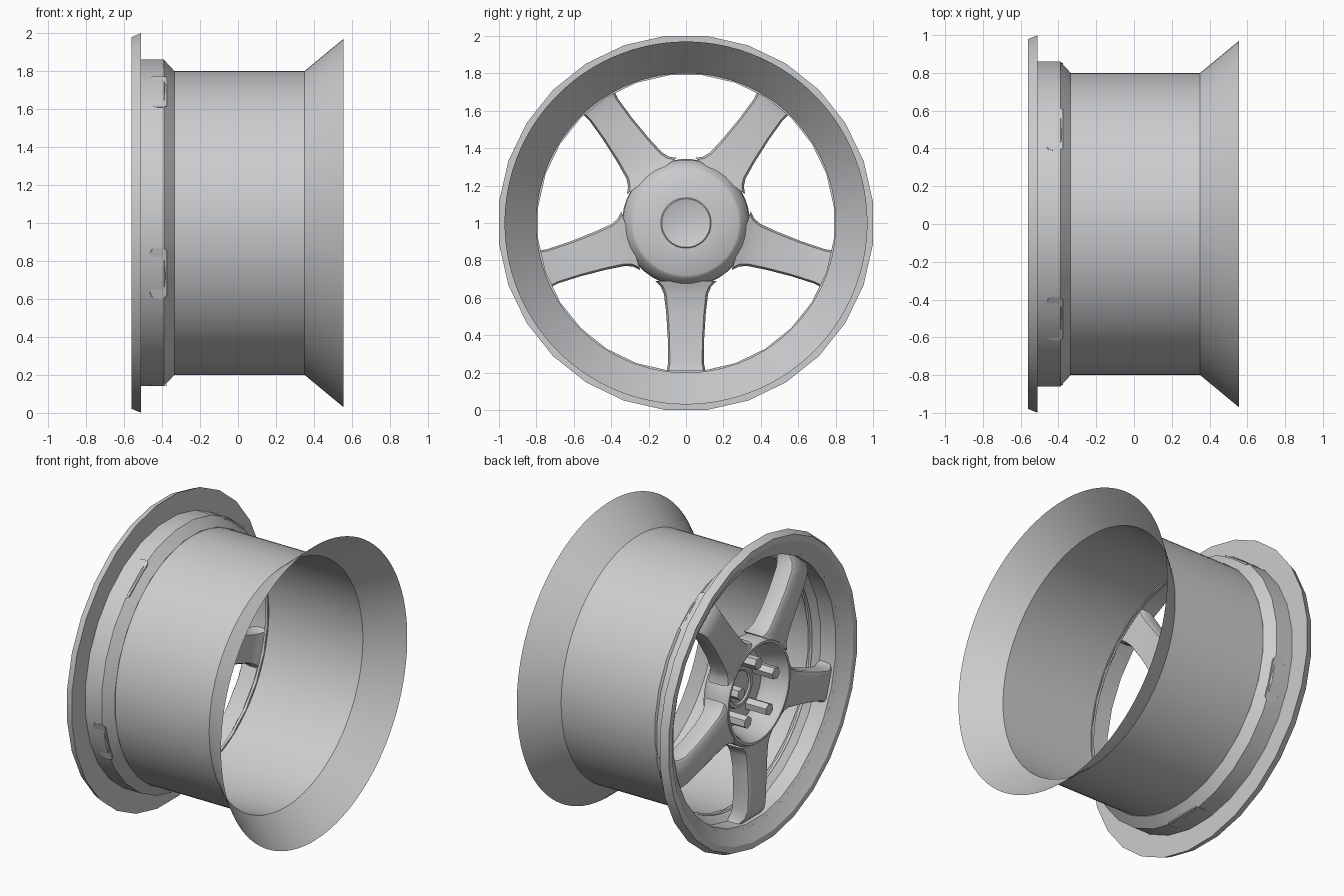
import bpy, bmesh, math
from mathutils import Matrix, Vector

if "Cube" in bpy.data.objects:
    bpy.data.objects.remove(bpy.data.objects["Cube"], do_unlink=True)

metal = bpy.data.materials.new("grey_metal")
metal.use_nodes = True
grey = (0.6, 0.61, 0.62, 1)
metal.diffuse_color = grey
metal.node_tree.nodes["Principled BSDF"].inputs["Base Color"].default_value = grey
CENTRE = Matrix.Translation((0, 0, 1))


def finish(name, bm, angle=30):
    """Turn a bmesh built around the axle into a shaded object."""
    bmesh.ops.remove_doubles(bm, verts=bm.verts, dist=1e-5)
    bmesh.ops.recalc_face_normals(bm, faces=bm.faces)
    bm.transform(CENTRE)
    mesh = bpy.data.meshes.new(name)
    bm.to_mesh(mesh)
    bm.free()
    mesh.materials.append(metal)
    obj = bpy.data.objects.new(name, mesh)
    bpy.context.collection.objects.link(obj)
    bpy.ops.object.select_all(action='DESELECT')
    obj.select_set(True)
    bpy.context.view_layer.objects.active = obj
    bpy.ops.object.shade_smooth_by_angle(angle=math.radians(angle))
    return obj


def lathe(name, profile, sides, closed=False, angle=30):
    """Spin an (x, radius) profile around the axle, with flats at the top."""
    bm = bmesh.new()
    rings = []
    for k in range(sides):
        a = 2 * math.pi * (k + 0.5) / sides
        rings.append([bm.verts.new((x, r * math.cos(a), r * math.sin(a))) for x, r in profile])
    count = len(profile)
    for k in range(sides):
        p, q = rings[k], rings[(k + 1) % sides]
        for i in range(count if closed else count - 1):
            j = (i + 1) % count
            bm.faces.new((p[i], q[i], q[j], p[j]))
    return finish(name, bm, angle)


# Thin barrel and inner flare
lathe("barrel", [(-0.36, 0.80), (0.35, 0.80)], 96)
lathe("inner_flare", [(0.35, 0.80), (0.555, 0.97)], 96)

# Low-sided face ring with stepped lip and bead seat
lathe("face_ring", [
    (-0.56, 0.945), (-0.56, 0.985), (-0.51, 1.006), (-0.51, 0.865),
    (-0.39, 0.865), (-0.335, 0.805), (-0.335, 0.795), (-0.39, 0.848),
    (-0.50, 0.848), (-0.53, 0.90)], 28, closed=True, angle=20)

# Bowl-shaped hub
lathe("hub", [
    (-0.38, 0.125), (-0.38, 0.24), (-0.41, 0.265), (-0.51, 0.295),
    (-0.535, 0.31), (-0.535, 0.325), (-0.51, 0.342), (-0.40, 0.338),
    (-0.365, 0.315), (-0.335, 0.295), (-0.325, 0.28), (-0.32, 0.135)], 40, angle=40)

# Centre caps on both sides of the hub
lathe("centre_cap", [(-0.38, 0.135), (-0.395, 0.13), (-0.395, 0.11), (-0.385, 0.10), (-0.385, 0)], 40)
lathe("centre_cap_back", [(-0.32, 0.135), (-0.315, 0.13), (-0.32, 0.12), (-0.32, 0)], 40)

# Spoke stations: radius, half width, front x, back x
STATIONS = [
    (0.31, 0.165, -0.53, -0.375),
    (0.34, 0.135, -0.53, -0.385),
    (0.38, 0.118, -0.53, -0.395),
    (0.48, 0.106, -0.53, -0.405),
    (0.62, 0.097, -0.53, -0.405),
    (0.75, 0.096, -0.525, -0.40),
    (0.80, 0.105, -0.51, -0.39),
    (0.83, 0.118, -0.485, -0.38),
    (0.855, 0.14, -0.46, -0.375),
]


def spoke(name, angle):
    bm = bmesh.new()
    turn = Matrix.Rotation(angle, 4, 'X')
    loops = []
    for r, w, front, back in STATIONS:
        half = [(w * 0.82, front), (w * 0.95, front + 0.01), (w, front + 0.035),
                (w, back - 0.02), (w * 0.9, back)]
        section = half + [(-y, x) for y, x in reversed(half)]
        loops.append([bm.verts.new(turn @ Vector((x, y, -r))) for y, x in section])
    for a, b in zip(loops, loops[1:]):
        for i in range(len(a)):
            j = (i + 1) % len(a)
            bm.faces.new((a[i], a[j], b[j], b[i]))
    bm.faces.new(loops[0])
    bm.faces.new(loops[-1])
    return finish(name, bm, 40)


# Hexagonal wheel bolt standing in the hub bowl
def bolt(name, angle):
    bm = bmesh.new()
    bmesh.ops.create_cone(bm, cap_ends=True, segments=6, radius1=0.04, radius2=0.04, depth=0.15)
    place = Matrix.Rotation(angle, 4, 'X') @ Matrix.Translation((-0.455, 0, 0.19))
    bm.transform(place @ Matrix.Rotation(math.pi / 2, 4, 'Y'))
    return finish(name, bm)


# Five spokes with a bolt opposite each
for k in range(5):
    turn = 2 * math.pi * k / 5
    spoke(f"spoke_{k + 1}", turn)
    bolt(f"bolt_{k + 1}", turn)
